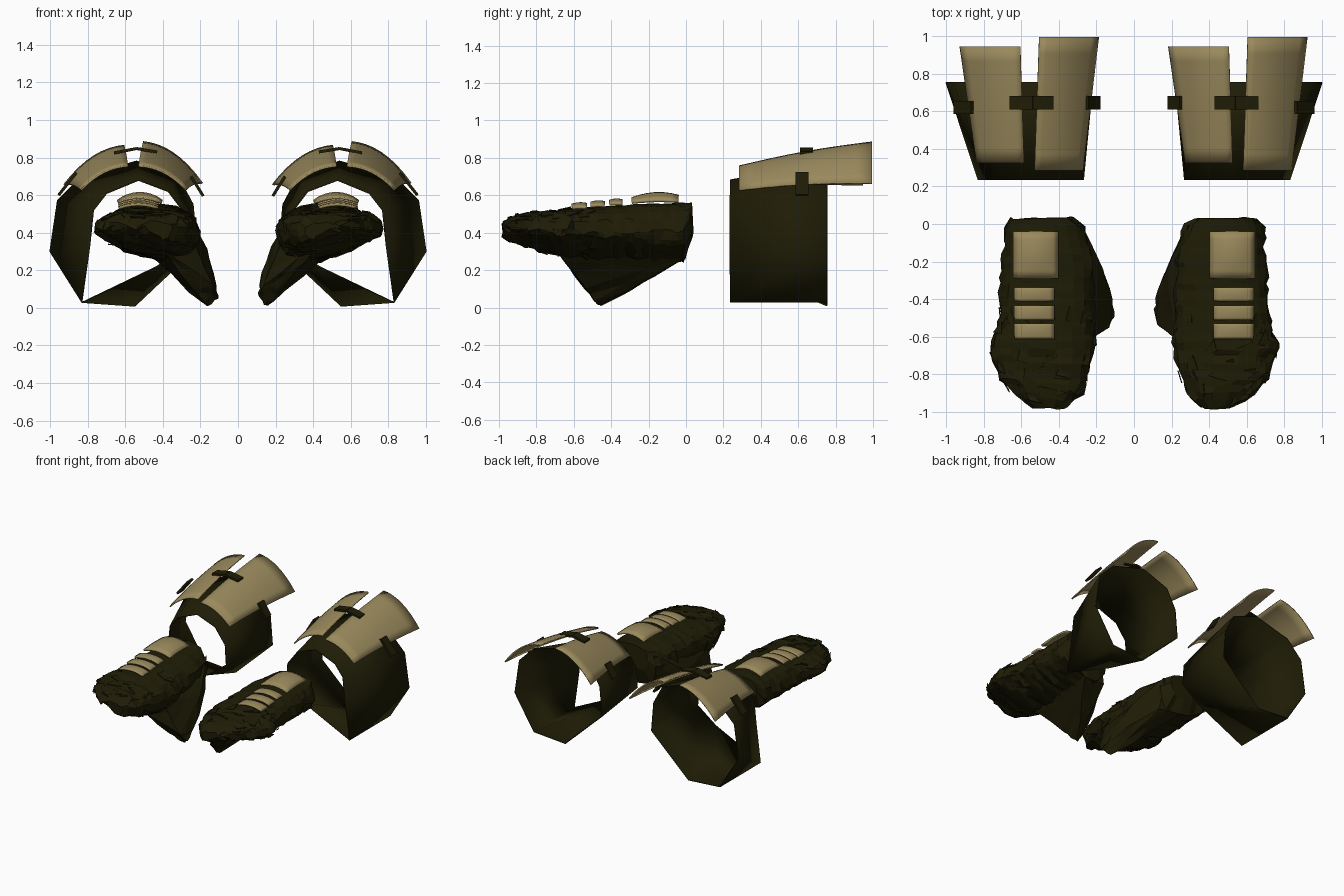
import bpy, bmesh, math, random
from mathutils import Vector

random.seed(4)
if "Cube" in bpy.data.objects:
    bpy.data.objects.remove(bpy.data.objects["Cube"], do_unlink=True)


def material(name, rgb):
    m = bpy.data.materials.new(name)
    m.use_nodes = True
    m.diffuse_color = (*rgb, 1)
    m.node_tree.nodes["Principled BSDF"].inputs["Base Color"].default_value = (*rgb, 1)
    return m


tan = material("khaki plate", (0.32, 0.25, 0.107))
dark = material("dark olive cloth", (0.0135, 0.012, 0.0018))


def finish(name, bm, mat, thickness=0, smooth=0):
    """Turn a bmesh into an object; smooth is an angle in degrees."""
    bmesh.ops.recalc_face_normals(bm, faces=bm.faces)
    mesh = bpy.data.meshes.new(name)
    bm.to_mesh(mesh)
    bm.free()
    obj = bpy.data.objects.new(name, mesh)
    bpy.context.collection.objects.link(obj)
    mesh.materials.append(mat)
    if thickness:
        mod = obj.modifiers.new("thickness", 'SOLIDIFY')
        mod.thickness = thickness
        mod.offset = 0
    if smooth:
        bpy.ops.object.select_all(action='DESELECT')
        obj.select_set(True)
        bpy.context.view_layer.objects.active = obj
        bpy.ops.object.shade_smooth_by_angle(angle=math.radians(smooth))


def loft(rings, closed=True, caps=False):
    """Join rows of points with quads."""
    bm = bmesh.new()
    rows = [[bm.verts.new(p) for p in r] for r in rings]
    n = len(rows[0])
    for a, b in zip(rows, rows[1:]):
        for i in range(n if closed else n - 1):
            j = (i + 1) % n
            bm.faces.new((a[i], a[j], b[j], b[i]))
    if caps:
        bm.faces.new(rows[0])
        bm.faces.new(rows[-1])
    return bm


def shell(name, surface, nu, nv, mat, thickness):
    rows = [[surface(i / nu, j / nv) for i in range(nu + 1)] for j in range(nv + 1)]
    finish(name, loft(rows, closed=False), mat, thickness, smooth=35)


def lerp(a, b, t):
    return a + (b - a) * t


def scatter(amount):
    return Vector([random.uniform(-amount, amount) for _ in range(3)])


# Cuff outlines (x, z), narrow end first
FRONT = [(.83, .03), (.79, .33), (.77, .52), (.70, .61), (.53, .68),
         (.37, .62), (.28, .50), (.27, .34), (.43, .22)]
BACK = [(.83, .03), (1.0, .30), (.96, .57), (.83, .70), (.54, .78),
        (.32, .70), (.24, .55), (.22, .32), (.55, .01)]

# Glove sections: y, outer x, inner x, bottom z, top z
HAND = [(.03, .66, .32, .39, .56), (-.01, .69, .27, .26, .56), (-.2, .70, .22, .26, .555),
        (-.36, .715, .22, .27, .545), (-.5, .72, .21, .28, .535), (-.65, .775, .21, .295, .525),
        (-.8, .73, .24, .33, .51), (-.91, .64, .28, .36, .495), (-.975, .53, .36, .39, .455)]

# Thumb corner points
THUMB = [(.28, .0, .50), (.45, -.02, .26), (.27, -.03, .25), (.17, -.25, .32),
         (.11, -.40, .12), (.11, -.49, .05), (.13, -.55, .12), (.16, -.46, .005),
         (.24, -.54, .10), (.24, -.62, .36), (.42, -.71, .33)]


def clip(name, side, a, b, y):
    """Strap plate spanning two (x, z) points."""
    (x0, z0), (x1, z1) = a, b
    rows = [[(side * x0, y - .035, z0), (side * x1, y - .035, z1)],
            [(side * x0, y + .035, z0), (side * x1, y + .035, z1)]]
    finish(name, loft(rows, closed=False), dark, .016)


def arm_plate(name, centre, front_x, back_x, front_y, back_y, lift):
    """Curved forearm plate flaring to the rear."""
    def surface(u, v):
        x = lerp(lerp(front_x[0], front_x[1], u), lerp(back_x[0], back_x[1], u), v)
        half = lerp(.30, .37, v)
        top = lerp(.755, .865 + lift, v) + .012 * math.sin(math.pi * v)
        drop = lerp(.15, .21 + lift, v)
        return (centre + x, lerp(front_y, back_y, v), top - drop * abs(x / half) ** 2.3)
    shell(name, surface, 8, 8, tan, .01)


def hand_pad(name, side, inner, outer, y_front, y_back, z, rise):
    """Arched pad across the back of the hand, bulging along its length."""
    def surface(u, v):
        arch = math.sin(math.pi * u) ** .8
        bulge = math.sin(math.pi * lerp(.08, .8, v))
        return (side * lerp(inner, outer, u), lerp(y_front, y_back, v),
                z + .016 * arch + rise * bulge * (.3 + .7 * arch))
    shell(name, surface, 8, 6, tan, .014)


def section(y):
    """Glove section interpolated at y."""
    for a, b in zip(HAND, HAND[1:]):
        if y >= b[0]:
            t = (a[0] - y) / (a[0] - b[0])
            return [lerp(p, q, t) for p, q in zip(a, b)]


def glove_point(y, angle):
    """Point on the glove surface, flatter beneath on the outer side."""
    _, outer, inner, low, high = section(y)
    c, s = math.cos(angle), math.sin(angle)
    cx = math.copysign(abs(c) ** .8, c)
    cz = math.copysign(abs(s) ** .8, s)
    z = (low + high) / 2 + cz * (high - low) / 2 + max(0, -cz) * .06 * cx
    return Vector(((outer + inner) / 2 + cx * (outer - inner) / 2, y, z))


def mirrored(p, side):
    return (side * p.x, p.y, p.z)


for side, label in ((1, "left"), (-1, "right")):
    # Open tapered forearm cuff
    rings = [[(side * x, y, z) for x, z in outline]
             for outline, y in ((FRONT, .235), (BACK, .755))]
    finish(label + "_cuff", loft(rings), dark, .008, smooth=50)

    # Two forearm plates, the second one set slightly higher
    centre = side * .555
    arm_plate(label + "_plate_low", centre, (-.28, -.03), (-.37, -.05), .325, .945, 0)
    arm_plate(label + "_plate_high", centre, (.025, .28), (.05, .365), .285, .995, .02)

    # Straps over the gap and at the plate edges
    clip(label + "_strap_top_outer", side, (.66, .825), (.54, .848), .645)
    clip(label + "_strap_top_inner", side, (.54, .848), (.43, .83), .645)
    clip(label + "_strap_outer", side, (.955, .60), (.86, .72), .62)
    clip(label + "_strap_inner", side, (.185, .595), (.25, .70), .645)

    # Crumpled glove body
    rows, steps, sides = [], 26, 18
    for k in range(steps + 1):
        y = lerp(HAND[0][0], HAND[-1][0], k / steps)
        row = []
        for i in range(sides):
            a = math.tau * i / sides
            loose = .004 if math.sin(a) > .4 and y > -.65 else .013
            row.append(mirrored(glove_point(y, a) + scatter(loose), side))
        rows.append(row)
    finish(label + "_glove", loft(rows, caps=True), dark)

    # Folded thumb reaching down to the ground
    bm = bmesh.new()
    pts = [bm.verts.new((side * x, y, z)) for x, y, z in THUMB]
    bmesh.ops.convex_hull(bm, input=pts)
    bmesh.ops.subdivide_edges(bm, edges=bm.edges[:], cuts=2, use_grid_fill=True)
    for v in bm.verts:
        v.co += scatter(.008)
        v.co.z = max(v.co.z, 0)
    finish(label + "_thumb", bm, dark)

    # Loose cloth folds lying around the fingers
    bm = bmesh.new()
    for i in range(50):
        a = random.uniform(0, math.tau)
        y = random.uniform(-.93, -.5)
        corners = [(y, a), (y + random.uniform(-.04, .04), a + .35), (y + .06, a + .1)]
        bm.faces.new([bm.verts.new(mirrored(glove_point(py, pa) + scatter(.014), side))
                      for py, pa in corners])
    finish(label + "_cloth_folds", bm, dark, .006)

    # Pads on the back of the hand
    hand_pad(label + "_wrist_pad", side, .405, .64, -.29, -.04, .558, .037)
    for k, (y0, y1, z) in enumerate(((-.41, -.34, .55), (-.51, -.435, .54), (-.61, -.53, .53))):
        hand_pad(label + "_knuckle_pad_%d" % (k + 1), side, .425, .635, y0, y1, z, .01)
